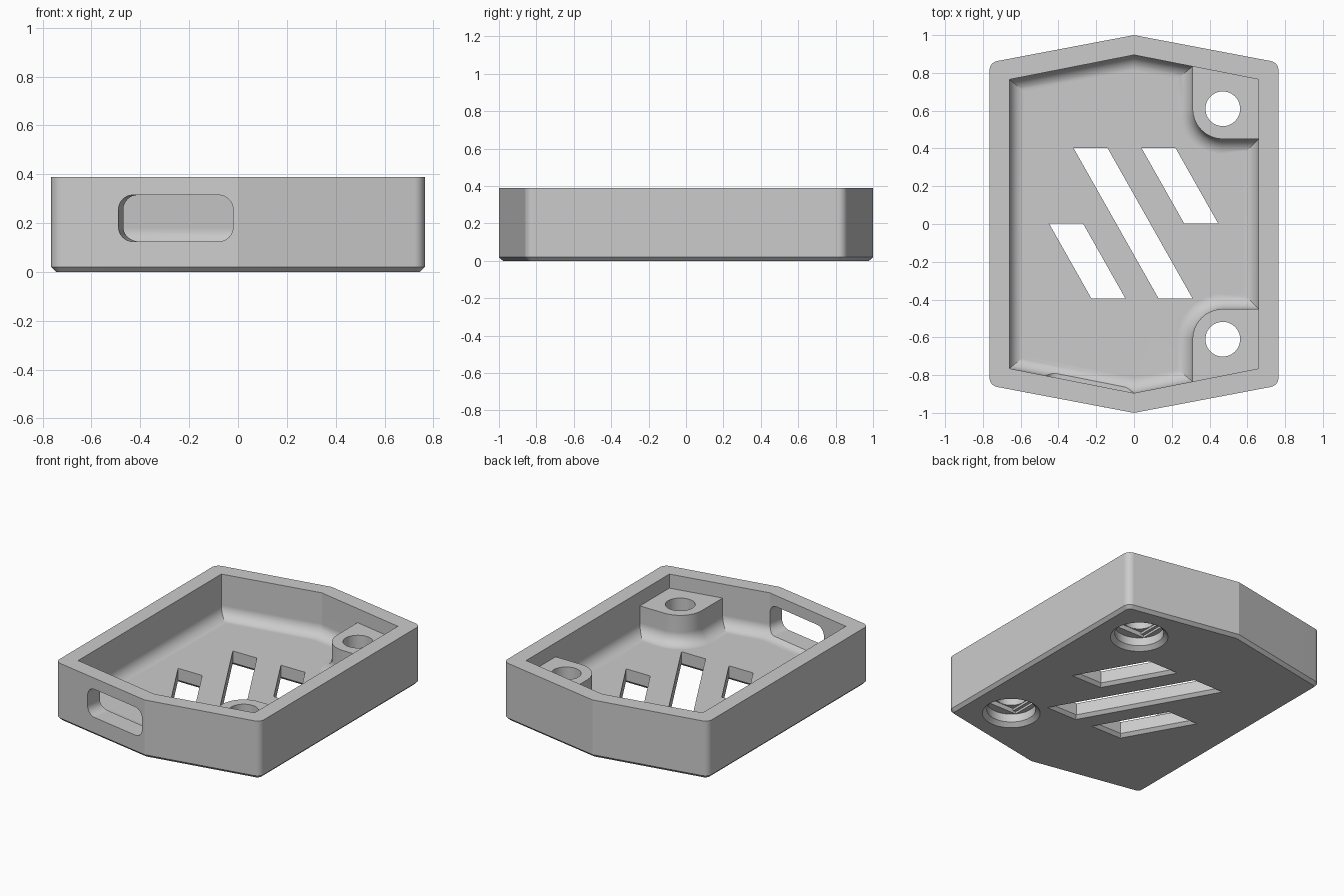
import bpy, bmesh, math
from mathutils import Vector, Matrix

if "Cube" in bpy.data.objects:
    bpy.data.objects.remove(bpy.data.objects["Cube"], do_unlink=True)

TOP, FLOOR, BOSS_TOP, FILLET = 0.39, 0.10, 0.295, 0.08


def rounded(corners, steps=8):
    """Outline from (x, y, radius) corners; a zero radius stays sharp."""
    out = []
    for i, (x, y, r) in enumerate(corners):
        p = Vector((x, y))
        a = Vector(corners[i - 1][:2])
        b = Vector(corners[(i + 1) % len(corners)][:2])
        if r == 0:
            out.append(p)
            continue
        d1, d2 = (a - p).normalized(), (b - p).normalized()
        half = d1.angle(d2) / 2
        c = p + (d1 + d2).normalized() * r / math.sin(half)
        arm = p + d1 * r / math.tan(half) - c
        turn = math.pi - 2 * half
        if (p - a).cross(b - p) < 0:
            turn = -turn
        out += [c + Matrix.Rotation(turn * k / steps, 2) @ arm for k in range(steps + 1)]
    return out


def inset(pts, d):
    """Move every edge of a counter-clockwise outline inward by d."""
    out = []
    for i, p in enumerate(pts):
        e1 = (p - pts[i - 1]).normalized()
        e2 = (pts[(i + 1) % len(pts)] - p).normalized()
        n1, n2 = Vector((-e1.y, e1.x)), Vector((-e2.y, e2.x))
        out.append(p + (n1 + n2) * d / (1 + n1.dot(n2)))
    return out


def loft(name, pts, layers):
    """Solid through copies of an outline at each (height, inset)."""
    bm = bmesh.new()
    rings = [[bm.verts.new((q.x, q.y, z)) for q in inset(pts, d)] for z, d in layers]
    n = len(pts)
    for lo, hi in zip(rings, rings[1:]):
        for i in range(n):
            j = (i + 1) % n
            bm.faces.new((lo[i], lo[j], hi[j], hi[i]))
    bm.faces.new(rings[0][::-1])
    bm.faces.new(rings[-1])
    bmesh.ops.recalc_face_normals(bm, faces=bm.faces)
    mesh = bpy.data.meshes.new(name)
    bm.to_mesh(mesh)
    bm.free()
    ob = bpy.data.objects.new(name, mesh)
    bpy.context.collection.objects.link(ob)
    return ob


def cut(target, cutter):
    """Subtract the cutter and remove it."""
    cutter.hide_render = True
    mod = target.modifiers.new("cut", "BOOLEAN")
    mod.operation, mod.solver, mod.object = "DIFFERENCE", "EXACT", cutter
    with bpy.context.temp_override(object=target, active_object=target):
        bpy.ops.object.modifier_apply(modifier=mod.name)
    bpy.data.objects.remove(cutter, do_unlink=True)


def hexagon(x, y, peak, r):
    return rounded([(-x, -y, r), (0, -peak, 0), (x, -y, r),
                    (x, y, r), (0, peak, 0), (-x, y, r)])


def box(x, y, hx, hy, r=0):
    return rounded([(x - hx, y - hy, r), (x + hx, y - hy, r),
                    (x + hx, y + hy, r), (x - hx, y + hy, r)])


def fillet(steps=8):
    """(height, offset) of a concave quarter round rising from the floor."""
    angles = [math.pi / 2 * k / steps for k in range(steps + 1)]
    return [(FLOOR + FILLET * (1 - math.cos(a)), FILLET * (1 - math.sin(a))) for a in angles]


# Outer body with a chamfered bottom edge
shell = loft("case_shell", hexagon(0.765, 0.855, 1.0, 0.05),
             [(0, 0.02), (0.02, 0), (TOP, 0)])

# Cavity with a rounded floor edge, leaving two flared screw bosses
cavity = loft("cavity_cutter", hexagon(0.66, 0.765, 0.895, 0), fillet() + [(0.5, 0)])
flare = [(0.05, -FILLET)] + [(z, -d) for z, d in fillet()] + [(BOSS_TOP, 0)]
corner = [(0.31, -1.3, 0), (1.2, -1.3, 0), (1.2, -0.45, 0), (0.31, -0.45, 0.16)]
for side in (1, -1):
    outline = [(x, y * side, r) for x, y, r in corner][::side]
    cut(cavity, loft("boss_block", rounded(outline), flare))
cut(shell, cavity)

# Screw holes with chamfered counterbores and stepped ceilings
for y in (-0.61, 0.61):
    circle = [Vector((0.47 + 0.092 * math.cos(a), y + 0.092 * math.sin(a)))
              for a in (math.tau * k / 40 for k in range(40))]
    cut(shell, loft("hole_cutter", circle,
                    [(-0.01, -0.096), (0.025, -0.058), (0.08, -0.058), (0.08, 0), (0.5, 0)]))
    cut(shell, loft("step_cutter", box(0.47, y, 0.115, 0.095), [(0.07, 0), (0.095, 0)]))
    cut(shell, loft("square_cutter", box(0.47, y, 0.095, 0.095), [(0.07, 0), (0.11, 0)]))

# Slanted floor openings, chamfered underneath
for x, y_top, y_low in ((-0.32, 0.402, -0.395), (0.04, 0.402, 0.003), (-0.45, 0.003, -0.395)):
    shift = (y_top - y_low) * 0.565
    quad = [(x + shift, y_low), (x + shift + 0.18, y_low), (x + 0.18, y_top), (x, y_top)]
    cut(shell, loft("slit_cutter", [Vector(q) for q in quad],
                    [(-0.01, -0.03), (0.02, 0), (0.3, 0)]))

# Rounded port opening, square to the slanted front wall
port = loft("port_cutter", box(0, 0, 0.239, 0.095, 0.06), [(-0.2, 0), (0.05, 0)])
along = Vector((0.765, -0.145, 0)).normalized()
up = Vector((0, 0, 1))
frame = Matrix((along, up, along.cross(up))).transposed().to_4x4()
port.data.transform(Matrix.Translation((-0.255, -0.952, 0.22)) @ frame)
cut(shell, port)

# Plain grey plastic
grey = bpy.data.materials.new("grey_plastic")
grey.use_nodes = True
colour = (0.6, 0.6, 0.6, 1)
grey.diffuse_color = colour
grey.node_tree.nodes["Principled BSDF"].inputs["Base Color"].default_value = colour
shell.data.materials.clear()
shell.data.materials.append(grey)
for face in shell.data.polygons:
    face.material_index = 0

# Smooth rounds, crisp edges
bpy.ops.object.select_all(action="DESELECT")
shell.select_set(True)
bpy.context.view_layer.objects.active = shell
bpy.ops.object.shade_smooth_by_angle(angle=math.radians(20))
weighted = shell.modifiers.new("even_normals", "WEIGHTED_NORMAL")
weighted.keep_sharp = True
